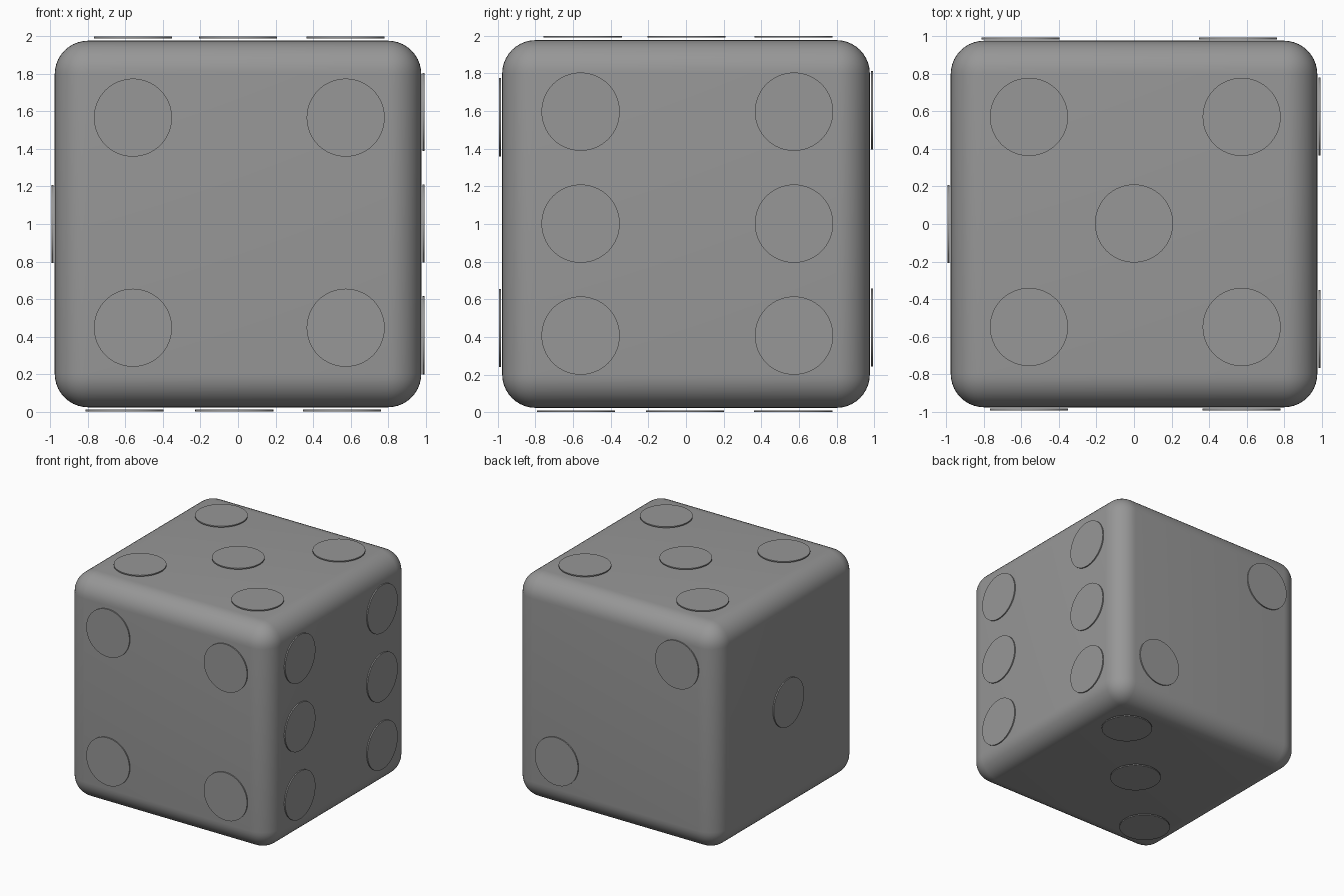
import bpy
from mathutils import Vector

if "Cube" in bpy.data.objects:
    bpy.data.objects.remove(bpy.data.objects["Cube"])

MID = 1.0     # height of the body centre
HALF = 0.977  # half width of the body
PIP_R = 0.208

# Dark grey shared by body and pips
grey = bpy.data.materials.new("dark_grey")
grey.diffuse_color = (0.31, 0.31, 0.31, 1)
grey.use_nodes = True
grey.node_tree.nodes["Principled BSDF"].inputs["Base Color"].default_value = grey.diffuse_color

# Rounded body
bpy.ops.mesh.primitive_cube_add(size=2 * HALF, location=(0, 0, MID))
body = bpy.context.object
body.name = "die_body"
body.data.materials.append(grey)
bevel = body.modifiers.new("rounded_edges", 'BEVEL')
bevel.width = 0.178
bevel.segments = 10
bpy.ops.object.modifier_apply(modifier=bevel.name)
bpy.ops.object.shade_smooth_by_angle(angle=0.6)


def pip(name, centre, normal, outer, depth=0.01):
    """Thin round disc whose outer face lies at `outer` along the normal."""
    n = Vector(normal)
    centre = Vector(centre)
    axis = max(range(3), key=lambda i: abs(n[i]))
    centre[axis] = outer - n[axis] * depth / 2
    bpy.ops.mesh.primitive_cylinder_add(
        vertices=64, radius=PIP_R, depth=depth, location=centre,
        rotation=n.to_track_quat('Z', 'Y').to_euler())
    disc = bpy.context.object
    disc.name = name
    disc.data.materials.append(grey)
    bpy.ops.object.shade_smooth_by_angle(angle=0.6)


L, R = -0.56, 0.574
faces = {
    # name: (normal, outer face position, pip centres)
    "left": ((-1, 0, 0), -0.993, [(0, 0, 1.0)]),
    "back": ((0, 1, 0), 0.993, [(-0.605, 0, 1.604), (0.555, 0, 0.45)]),
    "bottom": ((0, 0, -1), 0.0,
               [(0.555, 0.57, 0), (-0.02, -0.005, 0), (-0.605, -0.585, 0)]),
    "front": ((0, -1, 0), -0.993,
              [(x, 0, z) for x in (L, R) for z in (0.447, 1.567)]),
    "top": ((0, 0, 1), 2.0,
            [(x, y, 0) for x in (L, R) for y in (-0.549, 0.571)] + [(0, 0.003, 0)]),
    "right": ((1, 0, 0), 0.993,
              [(0, y, z) for y in (L, R) for z in (0.407, 1.002, 1.597)]),
}

# Pips hover just off every face
for face, (normal, outer, centres) in faces.items():
    for i, c in enumerate(centres, 1):
        pip(f"{face}_pip_{i}", c, normal, outer)
